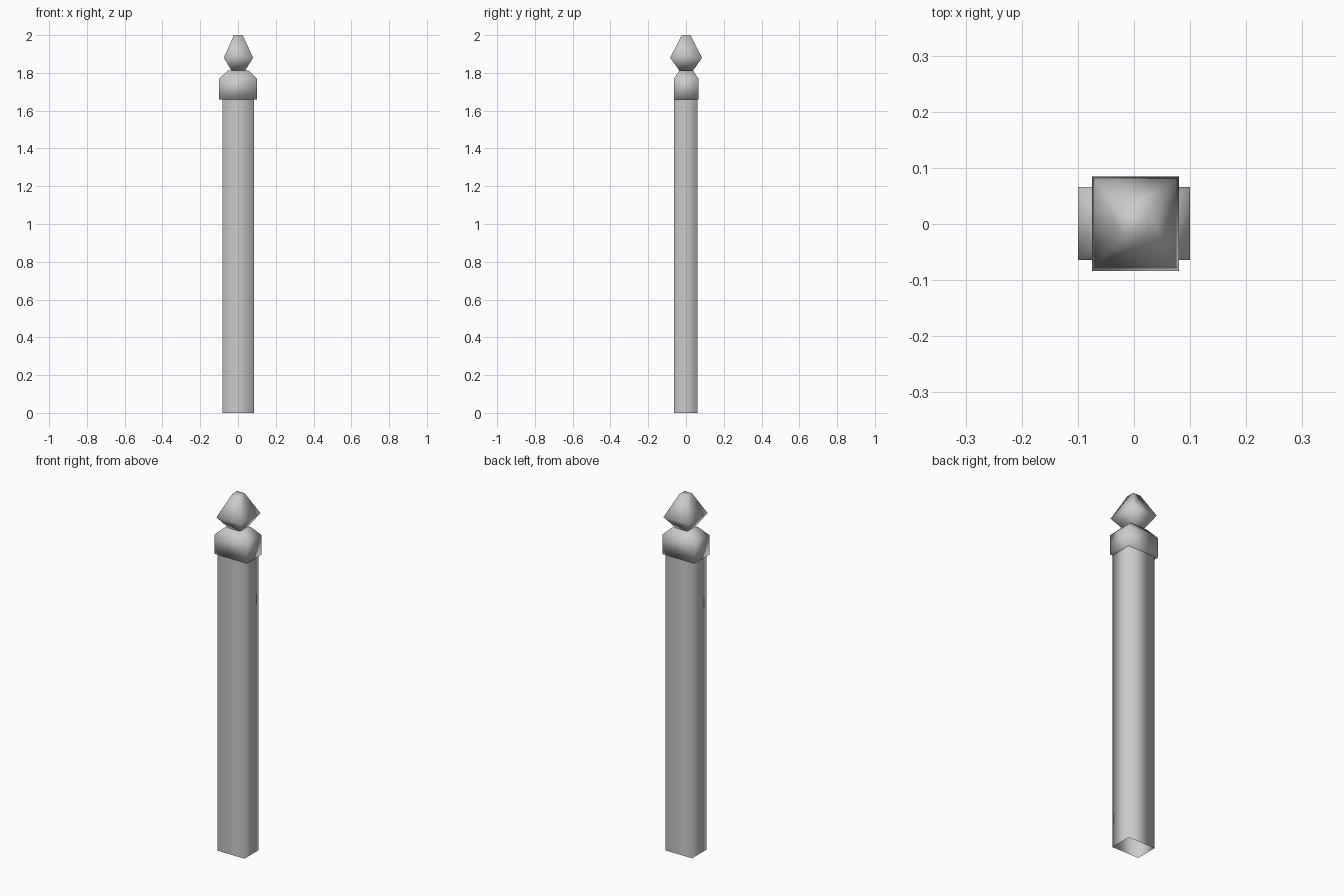
import bpy
import bmesh

if "Cube" in bpy.data.objects:
    bpy.data.objects.remove(bpy.data.objects["Cube"])


def lofted(name, rings, cap_bottom=True, cap_top=True):
    """Stack of rectangular sections: (x_min, x_max, y_min, y_max, z)."""
    bm = bmesh.new()
    loops = []
    for x0, x1, y0, y1, z in rings:
        corners = [(x0, y0), (x1, y0), (x1, y1), (x0, y1)]
        loops.append([bm.verts.new((x, y, z)) for x, y in corners])
    for a, b in zip(loops, loops[1:]):
        for i in range(4):
            j = (i + 1) % 4
            bm.faces.new((a[i], a[j], b[j], b[i]))
    if cap_bottom:
        bm.faces.new(loops[0][::-1])
    if cap_top:
        bm.faces.new(loops[-1])
    for f in bm.faces:
        f.smooth = True  # soft shading across the corners
    mesh = bpy.data.meshes.new(name)
    bm.to_mesh(mesh)
    bm.free()
    obj = bpy.data.objects.new(name, mesh)
    bpy.context.collection.objects.link(obj)
    return obj


# Square shaft, open at the bottom and hidden inside the collar at the top
lofted("post_shaft", [
    (-0.081, 0.085, -0.064, 0.061, 0.0),
    (-0.081, 0.085, -0.064, 0.061, 1.66),
], cap_bottom=False, cap_top=False)

# Collar with a bevelled top
lofted("post_cap", [
    (-0.10, 0.10, -0.064, 0.066, 1.66),
    (-0.10, 0.10, -0.064, 0.066, 1.77),
    (-0.053, 0.055, -0.035, 0.037, 1.813),
])

# Diamond finial
lofted("finial", [
    (-0.033, 0.036, -0.034, 0.036, 1.81),
    (-0.075, 0.08, -0.084, 0.085, 1.88),
    (-0.021, 0.025, -0.022, 0.024, 2.0),
])
